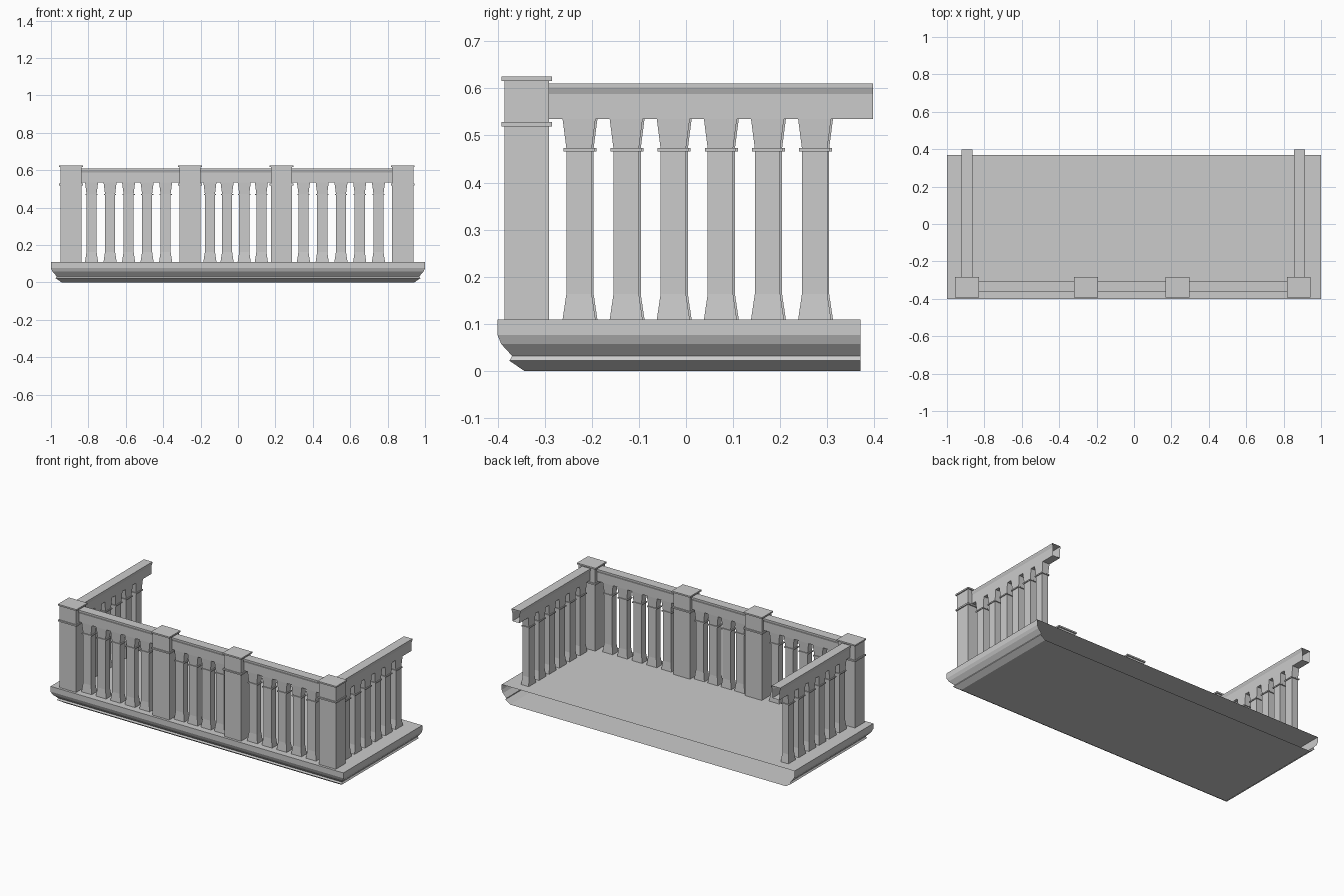
import bpy
import bmesh

if "Cube" in bpy.data.objects:
    bpy.data.objects.remove(bpy.data.objects["Cube"])


def make_object(name, bm):
    bmesh.ops.recalc_face_normals(bm, faces=bm.faces)
    mesh = bpy.data.meshes.new(name)
    bm.to_mesh(mesh)
    bm.free()
    obj = bpy.data.objects.new(name, mesh)
    bpy.context.collection.objects.link(obj)
    return obj


def loft(bm, rings, closed=True):
    """Join successive vertex rings with quads; returns the rings."""
    rows = [[bm.verts.new(p) for p in ring] for ring in rings]
    n = len(rows[0])
    for a, b in zip(rows, rows[1:]):
        for i in range(n if closed else n - 1):
            j = (i + 1) % n
            bm.faces.new((a[i], a[j], b[j], b[i]))
    return rows


def rect(cx, cy, hx, hy, z):
    return [(cx - hx, cy - hy, z), (cx + hx, cy - hy, z),
            (cx + hx, cy + hy, z), (cx - hx, cy + hy, z)]


def stack(name, cx, cy, sections):
    """Rectangular tower from (z, half x, half y) sections."""
    bm = bmesh.new()
    rows = loft(bm, [rect(cx, cy, hx, hy, z) for z, hx, hy in sections])
    bm.faces.new(rows[0])
    bm.faces.new(rows[-1])
    return make_object(name, bm)


# Moulded floor slab, hollow and open on the wall side
BACK = 0.37
bm = bmesh.new()
profile = [(0, 0.109), (0, 0.076), (0.008, 0.057), (0.031, 0.032),
           (0.025, 0.022), (0.057, 0)]
rows = loft(bm, [[(-1 + d, BACK, z), (-1 + d, -0.4 + d, z),
                  (1 - d, -0.4 + d, z), (1 - d, BACK, z)]
                 for d, z in profile], closed=False)
bm.faces.new(rows[0])
bm.faces.new(rows[-1])
make_object("floor_slab", bm)

# Posts with a neck band and cap
POST_X = [-0.893, -0.257, 0.233, 0.881]
POST_Y = -0.338
HX, HY = 0.057, 0.047
CX, CY = 0.0635, 0.054
for x in POST_X:
    stack("post", x, POST_Y, [
        (0.109, HX, HY), (0.519, HX, HY), (0.519, CX, CY), (0.528, CX, CY),
        (0.528, HX, HY), (0.616, HX, HY), (0.616, CX, CY), (0.625, CX, CY)])

# Handrails: hollow profile swept between two points
RAIL = [(-0.024, 0.535), (0.024, 0.535), (0.024, 0.588), (0.029, 0.602),
        (0.029, 0.61), (-0.029, 0.61), (-0.029, 0.602), (-0.024, 0.588)]
RAIL_Y = -0.334
SIDE_X = [-0.892, 0.885]


def rail(name, point, start, end):
    bm = bmesh.new()
    loft(bm, [[point(t, u, z) for u, z in RAIL] for t in (start, end)])
    make_object(name, bm)


for a, b in zip(POST_X, POST_X[1:]):
    rail("front_rail", lambda t, u, z: (t, RAIL_Y + u, z), a + HX, b - HX)
for x in SIDE_X:
    rail("side_rail", lambda t, u, z: (x + u, t, z), POST_Y + HY, 0.397)

# Balusters: (z, half width along the rail, half depth across it)
BALUSTER = [(0.109, 0.035, 0.026), (0.163, 0.027, 0.021), (0.466, 0.027, 0.021),
            (0.466, 0.033, 0.026), (0.473, 0.033, 0.026), (0.473, 0.027, 0.021),
            (0.535, 0.035, 0.024)]

for first, last, count in [(-0.783, -0.387, 5), (-0.150, 0.125, 4), (0.350, 0.751, 5)]:
    for i in range(count):
        x = first + (last - first) * i / (count - 1)
        stack("front_baluster", x, RAIL_Y, BALUSTER)
for x, shift in zip(SIDE_X, (0.002, -0.002)):
    for i in range(6):
        stack("side_baluster", x, -0.225 + 0.1 * i + shift,
              [(z, across, along) for z, along, across in BALUSTER])
